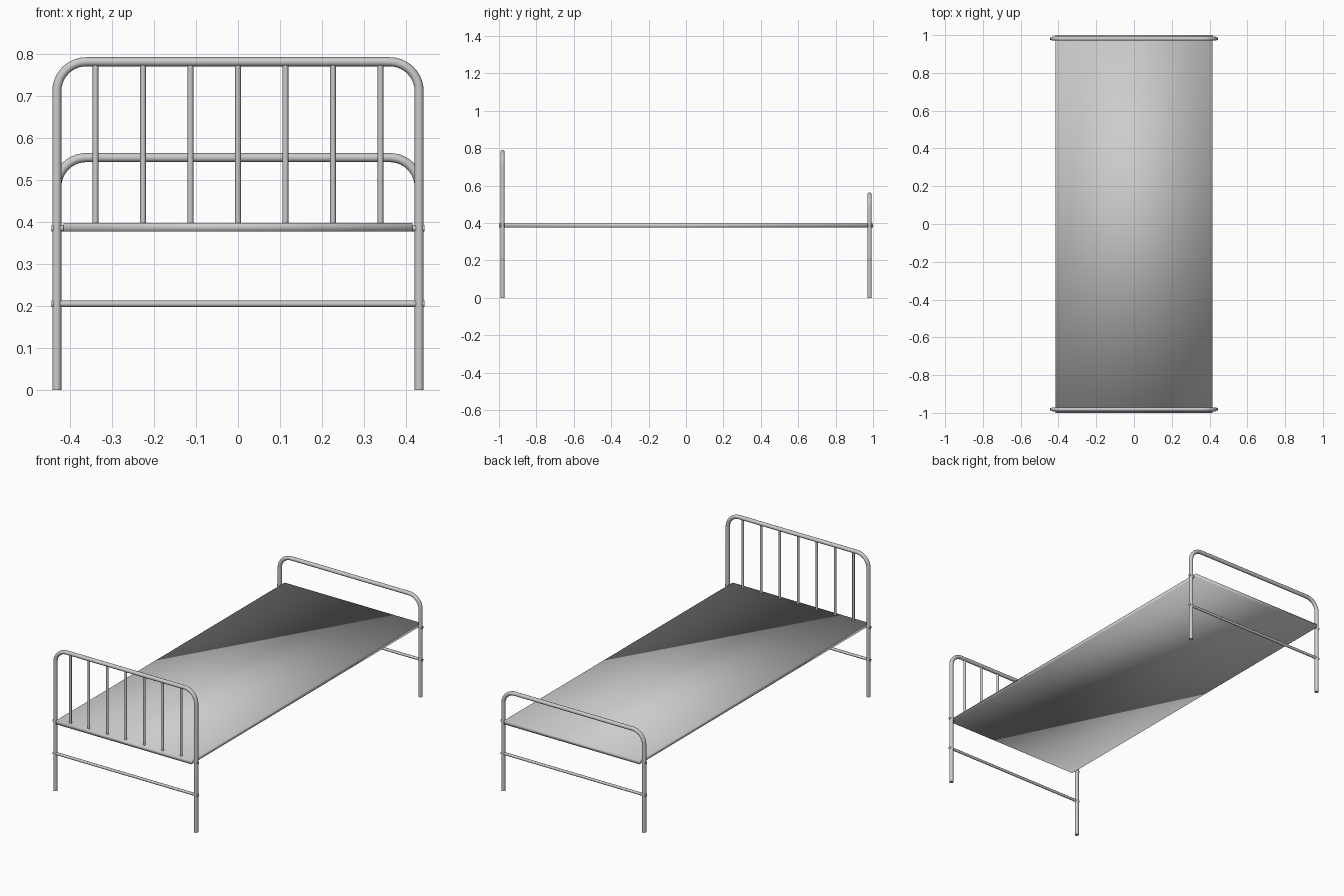
import bpy, math
from mathutils import Vector

if "Cube" in bpy.data.objects:
    bpy.data.objects.remove(bpy.data.objects["Cube"])

END_Y = 0.981      # distance of the end frames from the centre
POST_X = 0.431
BEND = 0.07


def tube(name, points, radius, sides=4):
    """Round capped tube swept along a path, turned into a mesh."""
    cu = bpy.data.curves.new(name, 'CURVE')
    cu.dimensions = '3D'
    cu.bevel_depth = radius
    cu.bevel_resolution = sides
    cu.use_fill_caps = True
    sp = cu.splines.new('POLY')
    sp.points.add(len(points) - 1)
    for p, co in zip(sp.points, points):
        p.co = (*co, 1)
    ob = bpy.data.objects.new(name, cu)
    bpy.context.collection.objects.link(ob)
    bpy.ops.object.select_all(action='DESELECT')
    ob.select_set(True)
    bpy.context.view_layer.objects.active = ob
    bpy.ops.object.convert(target='MESH')
    bpy.ops.object.shade_smooth_by_angle(angle=math.radians(40))
    return bpy.context.object


def hoop_path(y, top):
    """Upside-down U with rounded corners."""
    pts = [(-POST_X, y, 0)]
    for i in range(11):
        a = math.pi - i * math.pi / 20
        pts.append((-POST_X + BEND + BEND * math.cos(a), y,
                    top - BEND + BEND * math.sin(a)))
    return pts + [(-x, yy, z) for x, yy, z in reversed(pts)]


# bent tube frames and cross rails at both ends
for label, y, top in (("head", -END_Y, 0.781), ("foot", END_Y, 0.553)):
    tube(label + "_frame", hoop_path(y, top), 0.0108)
    for level, z in (("lower", 0.205), ("upper", 0.385)):
        tube(f"{label}_{level}_rail", [(-0.444, y, z), (0.444, y, z)], 0.0075)

# vertical bars of the taller end
for i in range(-3, 4):
    x = i * 0.113
    tube(f"head_bar_{i + 4}", [(x, -END_Y, 0.385), (x, -END_Y, 0.781)], 0.0067)

# flat bed base, smooth shaded across its edges
bpy.ops.mesh.primitive_cube_add(size=1, location=(0, 0, 0.387))
base = bpy.context.object
base.name = "bed_base"
base.scale = (0.83, 2.0, 0.02)
bpy.ops.object.transform_apply(location=False, rotation=False, scale=True)
bpy.ops.object.shade_smooth()
